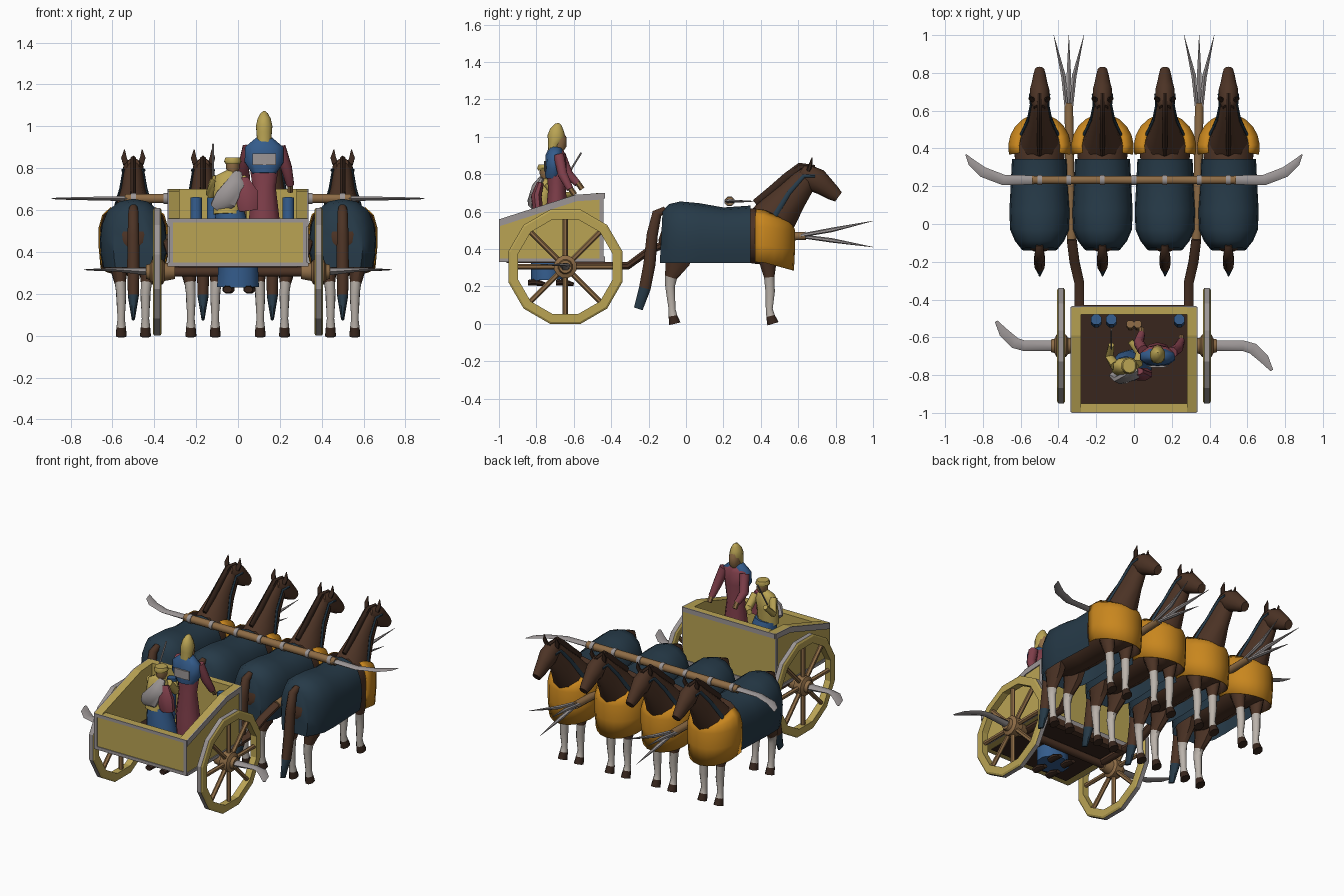
import bpy, bmesh, math
from mathutils import Vector

def material(name, r, g, b):
    m = bpy.data.materials.new(name)
    lin = [((c / 255 + .055) / 1.055) ** 2.4 for c in (r, g, b)]
    m.diffuse_color = (*lin, 1)
    return m

GOLD = material("gold paint", 186, 164, 84)
ORANGE = material("orange armour", 200, 134, 30)
BROWN = material("horse brown", 76, 51, 37)
NAVY = material("dark blue cloth", 38, 58, 72)
WHITE = material("pale stocking", 186, 178, 170)
METAL = material("grey metal", 156, 150, 150)
WOOD = material("tan wood", 142, 108, 70)
MAROON = material("maroon cloth", 130, 64, 76)
BLUE = material("blue cloth", 52, 92, 140)
DARK = material("dark brown", 56, 38, 29)
X, Y, Z = Vector((1, 0, 0)), Vector((0, 1, 0)), Vector((0, 0, 1))

def finish(name, bm, mats, rule=None, angle=50):
    bmesh.ops.recalc_face_normals(bm, faces=bm.faces)
    if rule:
        for f in bm.faces:
            f.material_index = rule(f)
    me = bpy.data.meshes.new(name)
    bm.to_mesh(me)
    bm.free()
    for m in mats:
        me.materials.append(m)
    ob = bpy.data.objects.new(name, me)
    bpy.context.collection.objects.link(ob)
    if angle:
        bpy.ops.object.select_all(action='DESELECT')
        ob.select_set(True)
        bpy.context.view_layer.objects.active = ob
        bpy.ops.object.shade_smooth_by_angle(angle=math.radians(angle))
    return ob

def skin(bm, rows, closed=True, caps=(True, True)):
    rows = [[bm.verts.new(p) for p in r] for r in rows]
    n = len(rows[0])
    for a, b in zip(rows, rows[1:]):
        for i in range(n if closed else n - 1):
            j = (i + 1) % n
            bm.faces.new((a[i], a[j], b[j], b[i]))
    for r, c in zip((rows[0], rows[-1]), caps):
        if c:
            bm.faces.new(r)

def loft(name, pts, mats, ref=X, n=10, rule=None, angle=50):
    """Elliptical tube; each point is x, y, z, half size along ref, half size across."""
    bm, rows = bmesh.new(), []
    P = [Vector(p[:3]) for p in pts]
    for i, p in enumerate(pts):
        t = (P[min(i + 1, len(P) - 1)] - P[max(i - 1, 0)]).normalized()
        u = (ref - t * ref.dot(t)).normalized()
        v = t.cross(u)
        rows.append([P[i] + u * p[3] * math.cos(a) + v * p[4] * math.sin(a)
                     for a in (2 * math.pi * (k + .5) / n for k in range(n))])
    skin(bm, rows)
    return finish(name, bm, mats if isinstance(mats, list) else [mats], rule, angle)

def rod(name, a, b, r, mat, ref=X, n=6):
    return loft(name, [(*a, r, r), (*b, r, r)], mat, ref, n)

def strip(name, a, b, w, h, mat, ref=X):
    s = 2 ** .5
    return loft(name, [(*a, w * s, h * s), (*b, w * s, h * s)], mat, ref, 4, None, 0)

def slab(name, outline, x0, x1, mat):
    bm = bmesh.new()
    skin(bm, [[(x, y, z) for y, z in outline] for x in (x0, x1)])
    return finish(name, bm, [mat], None, 0)

def box(name, x0, x1, y0, y1, z0, z1, mat):
    return slab(name, [(y0, z0), (y1, z0), (y1, z1), (y0, z1)], x0, x1, mat)

# ---- One horse, built at x = 0 ----
horse = []
def part(ob):
    horse.append(ob)

part(loft("horse_body", [(0, -.13, .5, .05, .06), (0, -.1, .49, .1, .12), (0, 0, .485, .138, .15),
     (0, .15, .468, .138, .142), (0, .3, .475, .132, .15), (0, .42, .465, .14, .155),
     (0, .51, .43, .115, .125), (0, .56, .43, .06, .07)], BROWN, n=12))
part(loft("neck", [(0, .42, .51, .12, .12), (0, .49, .59, .09, .115), (0, .565, .685, .06, .088),
     (0, .63, .765, .048, .07), (0, .665, .81, .035, .045)], BROWN))
part(loft("head", [(0, .615, .82, .03, .035), (0, .65, .797, .05, .055), (0, .7, .765, .054, .066),
     (0, .745, .732, .042, .052), (0, .785, .7, .034, .042), (0, .815, .678, .026, .03)], BROWN))
part(loft("mane", [(0, .37, .645, .012, .02), (0, .46, .715, .016, .024), (0, .54, .785, .016, .024),
     (0, .61, .84, .016, .022), (0, .69, .835, .012, .014)], DARK, n=6))
part(loft("tail", [(0, -.11, .61, .02, .02), (0, -.155, .59, .026, .028), (0, -.18, .48, .03, .032),
     (0, -.195, .32, .032, .035), (0, -.22, .19, .028, .034), (0, -.255, .08, .008, .026)],
     [BROWN, NAVY], n=8, rule=lambda f: int(f.calc_center_median().z < .18)))

def leg_rule(f):
    z = f.calc_center_median().z
    return 2 if z < .04 else 1 if z < .25 else 0

for s in (-1, 1):
    part(loft("front_leg", [(s * .075, .43, .42, .05, .07), (s * .066, .44, .31, .036, .045),
         (s * .06, .445, .25, .026, .03), (s * .058, .45, .17, .025, .027), (s * .058, .445, .08, .018, .02),
         (s * .058, .452, .042, .024, .025), (s * .058, .465, 0, .028, .034)], [BROWN, WHITE, DARK], n=8, rule=leg_rule))
    part(loft("hind_leg", [(s * .075, -.03, .44, .06, .1), (s * .07, -.045, .33, .046, .07),
         (s * .062, -.08, .25, .028, .036), (s * .058, -.085, .2, .025, .028), (s * .058, -.075, .08, .019, .02),
         (s * .058, -.07, .042, .024, .025), (s * .058, -.06, 0, .028, .034)], [BROWN, WHITE, DARK], n=8, rule=leg_rule))
    part(loft("ear", [(s * .035, .655, .82, .016, .012), (s * .045, .665, .85, .015, .01),
         (s * .042, .675, .89, .002, .002)], DARK, n=6))
    part(loft("bridle_strap", [(s * .1, .47, .57, .006, .014), (s * .062, .55, .7, .006, .012),
         (s * .046, .63, .79, .006, .01), (s * .052, .69, .79, .006, .008)], NAVY, n=6))

# Draped blanket: one open profile scaled along the back
bm = bmesh.new()
prof = [(.9, 0), (.98, .2), (1, .42), (.95, .63), (.78, .83), (.43, .96)]
prof = prof + [(0, 1)] + [(-a, b) for a, b in reversed(prof)]
rows = [[(a * w, y - .015 * (1 - b) * (y < -.1), .325 + b * (top - .325)) for a, b in prof]
        for y, w, top in ((.345, .146, .632), (.2, .153, .622), (.07, .16, .645), (-.03, .156, .654),
                          (-.09, .13, .64), (-.125, .095, .605))]
skin(bm, rows, False, (False, True))
part(finish("blanket", bm, [NAVY]))

# Chest armour wrapped round the front, brown lining
bm = bmesh.new()
rows = []
for r, zs, zf in ((.95, .33, .285), (1, .42, .40), (1, .52, .5), (.9, .58, .535), (.66, .615, .555)):
    row = []
    for k in range(13):
        a = math.radians(-12 + 17 * k)
        f = max(0, math.sin(a))
        row.append((.166 * r * math.cos(a), .405 + .178 * (.35 + .65 * r) * math.sin(a), zs + (zf - zs) * f))
    rows.append(row)
skin(bm, rows, False, (False, False))
armour = finish("chest_armour", bm, [ORANGE, BROWN])
mod = armour.modifiers.new("lining", 'SOLIDIFY')
mod.thickness, mod.offset, mod.material_offset = .006, -1, 1
part(armour)

# Team of four
for i, x in enumerate((-.5, -.167, .164, .5)):
    for ob in horse:
        c = ob if i == 0 else ob.copy()
        if i:
            bpy.context.collection.objects.link(c)
        c.location.x = x

# ---- Yoke and draught poles ----
rod("yoke_beam", (-.54, .233, .655), (.54, .233, .655), .024, WOOD, Z, 8)
for x in (-.5, -.345, -.167, 0, .164, .345, .5):
    rod("yoke_band", (x - .012, .233, .655), (x + .012, .233, .655), .028, METAL, Z, 8)
for s in (-1, 1):
    loft("yoke_blade", [(s * .53, .233, .655, .014, .024), (s * .69, .233, .655, .01, .028),
         (s * .8, .275, .655, .007, .028), (s * .86, .325, .655, .005, .02), (s * .89, .368, .655, .001, .003)], METAL, Z, 6)
    loft("pole_rear", [(s * .29, -.65, .31, .028, .022), (s * .29, -.31, .31, .028, .022),
         (s * .315, -.2, .39, .028, .022), (s * .33, -.08, .44, .028, .022)], BROWN, n=8)
    loft("pole_front", [(s * .33, -.08, .44, .027, .024), (s * .34, .2, .46, .027, .024),
         (s * .345, .64, .47, .024, .024)], WOOD, n=8)
    for d, zt in ((-1, .55), (0, .41), (1, .55)):
        loft("pole_spike", [(s * .345 + d * .012, .6, .47, .01, .01),
             (s * .345 + d * .028, .78, .47 + (zt - .47) * .4, .014, .012),
             (s * .345 + d * .08, 1, zt, .001, .001)], METAL, n=6)

# ---- Chariot body ----
side = [(-.995, .33), (-.44, .33), (-.44, .70), (-.59, .69), (-.995, .56)]
band = [(-.995, .56), (-.59, .69), (-.44, .70), (-.44, .665), (-.585, .655), (-.995, .522)]
for s in (-1, 1):
    slab("side_panel", side, s * .28, s * .33, GOLD)
    slab("side_trim", band, s * .329, s * .336, METAL)
    box("side_base_trim", s * .329, s * .336, -.995, -.44, .33, .35, METAL)
    box("front_corner_trim", s * .329, s * .336, -.462, -.44, .35, .665, METAL)
    box("rear_corner_trim", s * .31, s * .33, -1, -.994, .35, .54, METAL)
box("front_panel", -.28, .28, -.48, -.44, .33, .70, GOLD)
box("rear_panel", -.28, .28, -.995, -.95, .33, .56, GOLD)
box("floor", -.285, .285, -.96, -.47, .325, .36, DARK)
for z in (.34, .55):
    box("rear_trim", -.33, .33, -1, -.994, z - .01, z + .01, METAL)
for z in (.345, .685):
    box("front_trim", -.33, .33, -.441, -.434, z - .015, z + .015, METAL)
strip("cross_beam", (-.29, -.45, .31), (.29, -.45, .31), .02, .02, BROWN, Z)
rod("axle", (-.4, -.645, .305), (.4, -.645, .305), .025, BROWN, Z, 8)

# ---- Wheels with hub scythes ----
WY, WZ = -.645, .305
for s in (-1, 1):
    bm = bmesh.new()
    rows = []
    for k in range(12):
        a = math.radians(15 + 30 * k)
        rows.append([(s * x, WY + r * math.cos(a), WZ + r * math.sin(a))
                     for x, r in ((.365, .262), (.407, .262), (.407, .305), (.4, .316), (.372, .316), (.365, .305))])
    skin(bm, rows + [rows[0]], True, (False, False))
    bmesh.ops.remove_doubles(bm, verts=bm.verts, dist=1e-5)
    def tread(f):
        c = f.calc_center_median()
        return int(math.hypot(c.y - WY, c.z - WZ) > .294 and abs(f.normal.x) < .75)
    finish("wheel_rim", bm, [GOLD, METAL], tread, 0)
    for k in range(8):
        a = math.pi * k / 4
        d = Vector((0, math.cos(a), math.sin(a)))
        c = Vector((s * .386, WY, WZ))
        rod("spoke", c + d * .03, c + d * .275, .014, WOOD)
    loft("hub", [(s * x, WY, WZ, r, r) for x, r in
         ((.30, .035), (.35, .045), (.36, .062), (.41, .062), (.42, .04), (.44, .034))], WOOD, Z, 12, None, 30)
    loft("hub_scythe", [(s * .43, WY, WZ, .02, .028), (s * .58, WY, WZ + .01, .01, .028),
         (s * .63, WY - s * .015, WZ + .01, .008, .03), (s * .69, WY - s * .07, WZ + .01, .005, .026),
         (s * .73, WY - s * .13, WZ + .01, .002, .008)], METAL, Z, 6)

# ---- Standing warrior ----
wx, wy = .125, -.69
loft("warrior_robe", [(wx, wy, .34, .07, .06), (wx, wy, .55, .078, .064), (wx, wy, .71, .058, .048),
     (wx, wy, .82, .075, .052), (wx, wy, .9, .085, .048), (wx, wy, .935, .03, .03)], MAROON)
loft("warrior_mantle", [(wx, wy - .02, .775, .06, .042), (wx, wy - .015, .83, .098, .05),
     (wx, wy - .01, .9, .096, .05), (wx, wy - .005, .945, .04, .035)], BLUE)
loft("mantle_patch", [(wx, wy - .064, .815, .06, .006), (wx, wy - .064, .87, .06, .006)], METAL, n=8)
loft("warrior_head", [(wx, wy + .005, .92, .022, .025), (wx, wy + .012, .95, .032, .038),
     (wx, wy + .012, .99, .034, .04), (wx, wy + .005, 1.02, .028, .03)], WOOD)
loft("helmet", [(wx, wy - .03, .915, .034, .02), (wx, wy - .014, .965, .038, .036), (wx, wy - .002, 1.0, .041, .049),
     (wx, wy, 1.035, .033, .038), (wx, wy + .008, 1.06, .018, .022), (wx, wy + .015, 1.07, .006, .008)], GOLD)
for pts in (((.2, -.68, .9), (.232, -.66, .8), (.25, -.62, .72)), ((.05, -.67, .9), (.025, -.63, .8), (.04, -.58, .75))):
    loft("warrior_arm", [(*p, r, r) for p, r in zip(pts, (.03, .028, .02))], MAROON, n=8)
    x, y, z = pts[2]
    rod("warrior_hand", (x, y, z + .005), (x, y + .025, z - .03), .015, WOOD)

# ---- Crouching driver ----
loft("driver_trousers", [(0, -.74, .235, .105, .09), (0, -.745, .34, .1, .085), (-.03, -.75, .5, .09, .08),
     (-.04, -.76, .6, .07, .06)], BLUE)
loft("driver_torso", [(-.05, -.77, .58, .07, .055), (-.05, -.76, .68, .07, .05), (-.04, -.75, .75, .072, .045),
     (-.03, -.75, .785, .025, .025)], GOLD)
loft("driver_head", [(-.025, -.75, .775, .022, .025), (-.025, -.745, .8, .034, .038), (-.025, -.745, .83, .032, .036)], WOOD)
loft("driver_hat", [(-.025, -.75, .82, .036, .04), (-.025, -.75, .832, .044, .046), (-.025, -.75, .852, .036, .038)], GOLD)
loft("driver_shawl", [(-.1, -.79, .61, .04, .02), (-.06, -.82, .65, .06, .028), (-.01, -.8, .73, .045, .026),
     (0, -.77, .78, .02, .015)], METAL, n=8)
loft("driver_sash", [(.05, -.79, .6, .05, .03), (.04, -.8, .68, .06, .03), (.02, -.78, .75, .03, .02)], MAROON, n=8)
for pts in (((-.1, -.75, .75), (-.13, -.7, .68), (-.12, -.64, .74)), ((.02, -.74, .75), (.03, -.68, .68), (-.02, -.62, .69))):
    loft("driver_arm", [(*p, r, r) for p, r in zip(pts, (.026, .024, .016))], GOLD, n=8)
rod("javelin", (-.12, -.66, .75), (-.12, -.56, .915), .005, METAL)
for x, y in ((-.05, -.8), (.05, -.8), (-.04, -.65), (.06, -.65)):
    loft("boot", [(x, y - .045, .22, .022, .016), (x, y, .222, .025, .02), (x, y + .05, .21, .016, .01)], DARK, n=8)

# ---- Quivers inside the front wall ----
for x in (-.02, .02):
    rod("quiver", (x, -.54, .37), (x, -.53, .6), .022, WOOD, n=8)
for x in (-.2, -.12, .24):
    rod("arrow_case", (x, -.52, .4), (x, -.505, .66), .03, BLUE, n=8)
